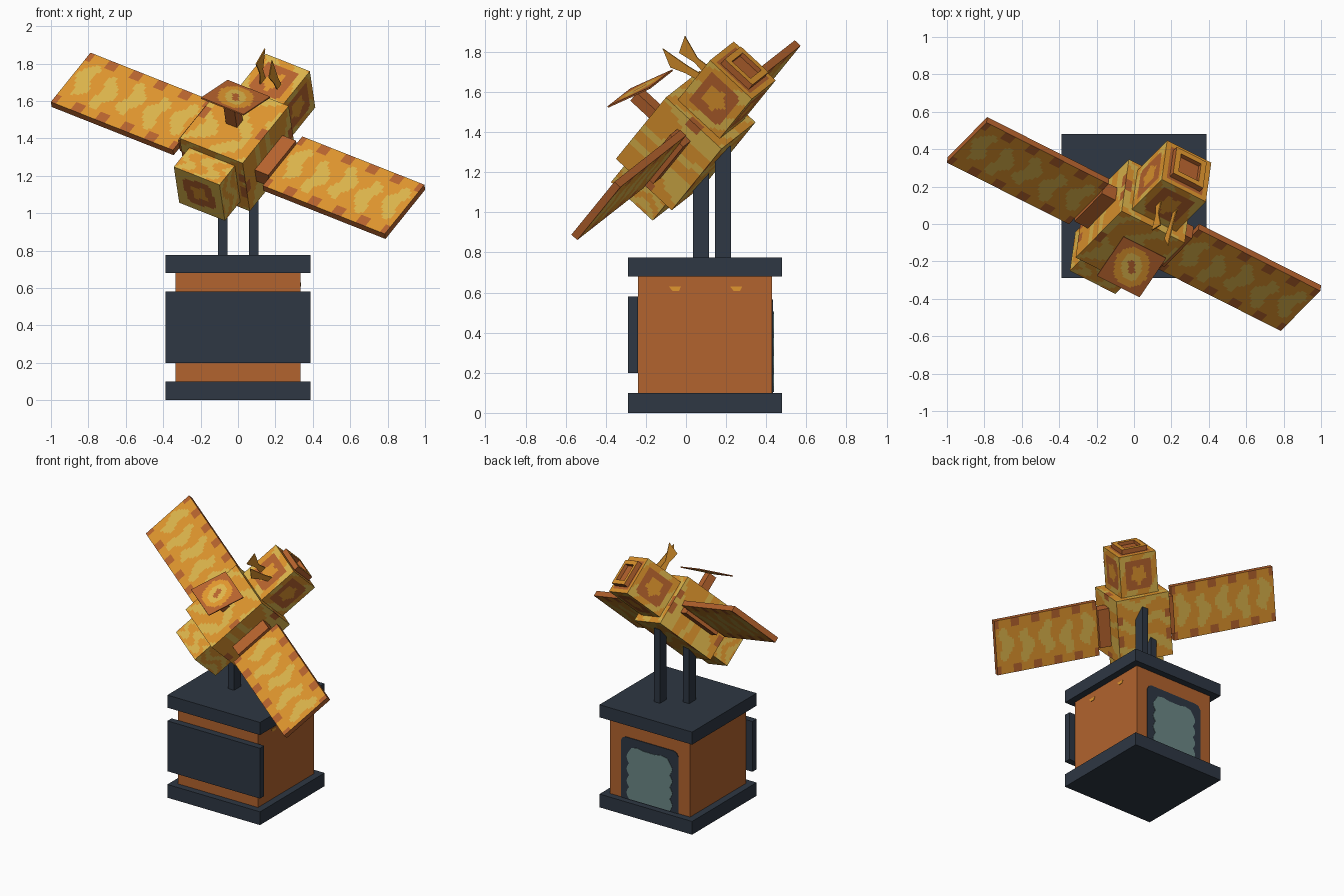
import bpy, bmesh, math
from mathutils import Matrix, Vector

if "Cube" in bpy.data.objects:
    bpy.data.objects.remove(bpy.data.objects["Cube"])


def srgb(r, g, b):
    lin = [((c / 255 + 0.055) / 1.055) ** 2.4 for c in (r, g, b)]
    return (*lin, 1)


def material(name, rgb):
    m = bpy.data.materials.new(name)
    m.diffuse_color = srgb(*rgb)
    m.use_nodes = True
    m.node_tree.nodes["Principled BSDF"].inputs["Base Color"].default_value = m.diffuse_color
    return m


MATS = [material("orange", (224, 150, 46)), material("yellow", (222, 182, 76)),
        material("rust", (184, 100, 46)), material("slate", (46, 55, 67)),
        material("plinth_orange", (178, 99, 46)), material("pale_teal", (107, 135, 134))]
ORANGE, YELLOW, RUST, SLATE, PLINTH, TEAL = range(6)

# Tilted frame of the satellite: u along wings, v towards head, w out of the front
U = Vector((0.842, -0.4245, -0.333)).normalized()
V = Vector((0.53, 0.535, 0.658))
V = (V - V.dot(U) * U).normalized()
W = U.cross(V)
SAT = Matrix((U, V, W)).transposed().to_4x4()
SAT.translation = (0, 0, 1.36)
WORLD = Matrix.Identity(4)


def finish(name, bm, matrix):
    bm.transform(matrix)
    me = bpy.data.meshes.new(name)
    bm.to_mesh(me)
    bm.free()
    for m in MATS:
        me.materials.append(m)
    ob = bpy.data.objects.new(name, me)
    bpy.context.collection.objects.link(ob)
    return ob


def box(name, lo, hi, paint, matrix=WORLD, step=None):
    """Box with gridded faces; paint is a material index or rule(axis, sign, a, b)."""
    bm = bmesh.new()
    for axis in range(3):
        i, j = [k for k in range(3) if k != axis]
        ni, nj = [max(1, round((hi[k] - lo[k]) / step)) if step else 1 for k in (i, j)]
        for sign in (-1, 1):
            grid = []
            for p in range(ni + 1):
                row = []
                for q in range(nj + 1):
                    co = [0, 0, 0]
                    co[axis] = hi[axis] if sign > 0 else lo[axis]
                    co[i] = lo[i] + (hi[i] - lo[i]) * p / ni
                    co[j] = lo[j] + (hi[j] - lo[j]) * q / nj
                    row.append(bm.verts.new(co))
                grid.append(row)
            for p in range(ni):
                for q in range(nj):
                    f = bm.faces.new((grid[p][q], grid[p + 1][q],
                                      grid[p + 1][q + 1], grid[p][q + 1]))
                    if (sign < 0) != (axis == 1):
                        f.normal_flip()
                    a, b = (p + .5) / ni * 2 - 1, (q + .5) / nj * 2 - 1
                    f.material_index = paint(axis, sign, a, b) if callable(paint) else paint
    bmesh.ops.remove_doubles(bm, verts=bm.verts, dist=1e-5)
    return finish(name, bm, matrix)


def plate(name, outline, depth, paint, matrix):
    """Thin prism of an outline in local xy, extruded along local z."""
    bm = bmesh.new()
    f = bm.faces.new([bm.verts.new((x, y, 0)) for x, y in outline])
    r = bmesh.ops.extrude_face_region(bm, geom=[f])
    bmesh.ops.translate(bm, vec=(0, 0, depth),
                        verts=[g for g in r["geom"] if isinstance(g, bmesh.types.BMVert)])
    bmesh.ops.recalc_face_normals(bm, faces=bm.faces)
    for f in bm.faces:
        f.material_index = paint
    return finish(name, bm, matrix)


# Paint rules
def panel_paint(axis, sign, a, b):
    if axis != 2:
        return RUST
    k = (a + 1) * 2.5
    s = k % 1 - 0.5
    if abs(b) > 0.72 and abs(s) > 0.27 or abs(s) > 0.46 and abs(b) > 0.5:
        return RUST
    wob = 0.12 * math.sin(7 * b + 5 * int(k))
    if ((s + wob) / 0.3) ** 2 + ((b - 0.1 * math.sin(3 * k)) / 0.62) ** 2 < 1:
        return YELLOW
    return ORANGE


def body_paint(axis, sign, a, b):
    if axis == 2 and sign < 0 or axis == 0:
        stripe = math.sin(9 * (b if axis == 2 else a) + 1.5 * math.sin(4 * a + b))
    else:
        stripe = math.sin(6 * a + 2 * math.sin(4 * b)) + 0.5 * math.sin(7 * b + 2 * a)
    if abs(a) > 0.84 and abs(b) < 0.45 and math.sin(9 * b + 2 * sign) > -0.3:
        return RUST
    return YELLOW if stripe > 0.25 else ORANGE


def head_paint(axis, sign, a, b):
    if axis == 1:
        return ORANGE if max(abs(a), abs(b)) > 0.8 else RUST
    r = math.hypot(a, b * 0.85) + 0.06 * math.sin(5 * math.atan2(b, a))
    if r < 0.36:
        return ORANGE
    if max(abs(a), abs(b)) < 0.74 and r < 0.88:
        return RUST
    return YELLOW if math.sin(5 * a + 3 * b + axis) > 0.1 else ORANGE


def tail_paint(axis, sign, a, b):
    r = math.hypot(a, b) + 0.08 * math.sin(4 * math.atan2(b, a) + 1)
    if axis == 1:
        return ORANGE if r < 0.32 else RUST if r < 0.72 else YELLOW
    return YELLOW if math.sin(6 * a + 2 * math.sin(4 * b)) > 0 else ORANGE


def dish_paint(axis, sign, a, b):
    r, t = math.hypot(a, b), math.atan2(b, a)
    swirl = r + 0.1 * math.sin(2 * t + 0.5)
    if swirl < 0.22 or swirl > 0.8:
        return RUST
    return YELLOW if swirl < 0.5 else ORANGE


# Plinth
box("plinth_base", (-.387, -.29, 0), (.387, .48, .1), SLATE)
box("plinth_body", (-.335, -.24, .1), (.335, .43, .68), PLINTH)
box("plinth_top", (-.387, -.29, .68), (.387, .48, .775), SLATE)
box("front_sign", (-.387, -.29, .2), (.387, -.24, .58), SLATE)
for y in (-.055, .25):
    plate("side_mark", [(y - .03, .63), (y + .03, .63), (y + .02, .608), (y - .012, .608)],
          .003, ORANGE, Matrix(((0, 0, 1, .335), (1, 0, 0, 0), (0, 1, 0, 0), (0, 0, 0, 1))))

# Rear door: rounded frame with a scalloped window
BACK = Matrix(((1, 0, 0, 0), (0, 0, 1, .43), (0, 1, 0, 0), (0, 0, 0, 1)))
half = [(.24, .1), (.24, .53), (.225, .555), (.2, .565)]
plate("door_frame", half + [(-x, z) for x, z in reversed(half)], .005, SLATE, BACK)
half = [(.17 + .02 * abs(math.sin(math.pi * 4 * k / 24)), .105 + .36 * k / 24)
        for k in range(25)] + [(.15, .495), (.1, .505), (.05, .495)]
plate("door_window", half + [(-x, z) for x, z in reversed(half)], .008, TEAL, BACK)

# Support posts
for x, y, top in ((-.082, .075, 1.2), (.085, .185, 1.33)):
    box("support_post", (x - .025, y - .04, .77), (x + .025, y + .04, top), SLATE)

# Satellite body, head and tail
box("satellite_body", (-.2, -.235, -.19), (.2, .23, .19), body_paint, SAT, .02)
box("satellite_head", (-.14, .23, -.143), (.14, .53, .143), head_paint, SAT, .014)
box("satellite_tail", (-.145, -.39, -.142), (.145, -.235, .142), tail_paint, SAT, .015)

# Hollow cap on top of the head
bm = bmesh.new()
bmesh.ops.create_cube(bm, size=1)
bmesh.ops.transform(bm, matrix=Matrix.Translation((0, .545, 0)) @
                    Matrix.Diagonal((.19, .04, .19, 1)), verts=bm.verts)
for f in bm.faces:
    f.material_index = RUST
bm.normal_update()
top = max(bm.faces, key=lambda f: f.calc_center_median().y)
ring = bmesh.ops.inset_region(bm, faces=[top], thickness=.045)["faces"]
for f in ring:
    f.material_index = ORANGE
r = bmesh.ops.extrude_face_region(bm, geom=[top])
bmesh.ops.translate(bm, vec=(0, -.025, 0),
                    verts=[g for g in r["geom"] if isinstance(g, bmesh.types.BMVert)])
if top.is_valid:
    bmesh.ops.delete(bm, geom=[top], context='FACES_ONLY')
bmesh.ops.recalc_face_normals(bm, faces=bm.faces)
finish("head_cap", bm, SAT)

# Solar wings and their hinges
for s in (-1, 1):
    a, b = sorted((s * .285, s * 1.06))
    box("solar_wing", (a, -.2, -.02), (b, .2, .02), panel_paint, SAT, .0155)
    a, b = sorted((s * .2, s * .286))
    box("wing_hinge", (a, -.14, -.045), (b, .14, .045), RUST, SAT)

# Dish on a stem
box("dish_stem", (-.035, -.03, .19), (.035, .03, .338), RUST, SAT)
tilt = Matrix.Translation((0, .04, .342)) @ Matrix.Rotation(math.radians(-22.5), 4, 'X')
box("dish", (-.135, -.135, -.004), (.135, .135, .004),
    lambda ax, s, a, b: dish_paint(ax, s, a, b) if ax == 2 else RUST, SAT @ tilt, .012)

# Two flared antennas standing on the front of the head
shapes = ((-.05, [(.33, .14), (.38, .14), (.37, .22), (.415, .34), (.32, .31), (.34, .22)]),
          (.05, [(.34, .14), (.38, .14), (.36, .22), (.335, .375), (.285, .285), (.32, .21)]))
for u, outline in shapes:
    side = Matrix(((0, 0, 1, u - .003), (1, 0, 0, 0), (0, 1, 0, 0), (0, 0, 0, 1)))
    plate("antenna", outline, .006, ORANGE, SAT @ side)
